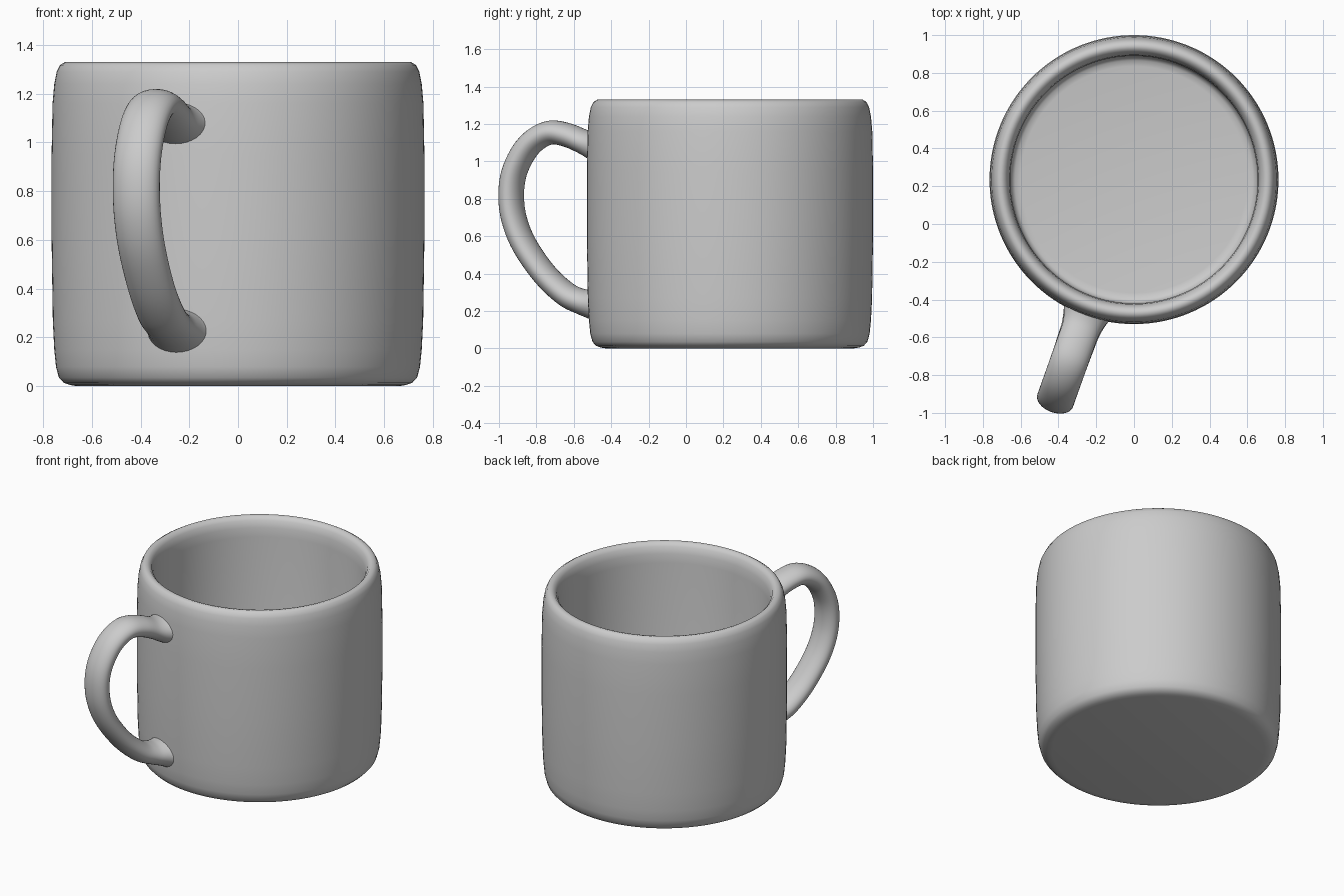
import bpy, bmesh, math
from mathutils import Vector

if "Cube" in bpy.data.objects:
    bpy.data.objects.remove(bpy.data.objects["Cube"])

CENTER = Vector((0, 0.235, 0))
ANGLE = math.atan2(-0.942, -0.336)
RADIAL = Vector((math.cos(ANGLE), math.sin(ANGLE), 0))
TANGENT = Vector((-RADIAL.y, RADIAL.x, 0))
UP = Vector((0, 0, 1))


def finish(bm, name, angle):
    bmesh.ops.remove_doubles(bm, verts=bm.verts, dist=1e-5)
    bmesh.ops.recalc_face_normals(bm, faces=bm.faces)
    mesh = bpy.data.meshes.new(name)
    bm.to_mesh(mesh)
    bm.free()
    ob = bpy.data.objects.new(name, mesh)
    bpy.context.collection.objects.link(ob)
    bpy.ops.object.select_all(action='DESELECT')
    ob.select_set(True)
    bpy.context.view_layer.objects.active = ob
    bpy.ops.object.shade_smooth_by_angle(angle=math.radians(angle))
    return ob


def spline(points, steps):
    """Catmull-Rom samples through the points."""
    pts = [Vector(p) for p in points]
    pts = [2 * pts[0] - pts[1]] + pts + [2 * pts[-1] - pts[-2]]
    out = []
    for a, b, c, d in zip(pts, pts[1:], pts[2:], pts[3:]):
        for i in range(steps):
            t = i / steps
            out.append(0.5 * (2 * b + (c - a) * t + (2 * a - 5 * b + 4 * c - d) * t**2
                              + (3 * b - a - 3 * c + d) * t**3))
    return out + [pts[-2]]


# Cup: lathed wall, rounded rim and foot, hollow inside
profile = [(0, 0), (0.66, 0.0), (0.69, 0.005), (0.715, 0.014), (0.735, 0.035), (0.747, 0.08),
           (0.754, 0.15), (0.76, 0.27), (0.765, 0.6), (0.765, 0.95), (0.761, 1.16),
           (0.754, 1.24), (0.744, 1.29), (0.73, 1.318), (0.71, 1.33), (0.69, 1.325),
           (0.672, 1.305), (0.66, 1.26), (0.655, 1.2), (0.655, 0.16), (0.648, 0.12),
           (0.63, 0.105), (0.6, 0.1), (0, 0.1)]
bm = bmesh.new()
verts = [bm.verts.new(CENTER + Vector((r, 0, z))) for r, z in profile]
edges = [bm.edges.new(pair) for pair in zip(verts, verts[1:])]
bmesh.ops.spin(bm, geom=verts + edges, cent=CENTER, axis=UP, angle=math.tau, steps=128)
finish(bm, "cup", 60)

# Handle: oval section swept along a loop, flared where it meets the cup
# Each point: distance from cup axis, height, flare
path = spline([(0.725, 1.08, 1.6), (0.765, 1.085, 1.3), (0.83, 1.105, 1.03), (0.92, 1.14, 1),
               (1.014, 1.155, 1), (1.10, 1.12, 1), (1.17, 1.05, 1), (1.225, 0.94, 1),
               (1.242, 0.82, 1), (1.225, 0.69, 1), (1.165, 0.55, 1), (1.05, 0.395, 1),
               (0.93, 0.29, 1.03), (0.84, 0.25, 1.08), (0.77, 0.235, 1.3),
               (0.725, 0.23, 1.6)], 5)
SIDES = 32
bm = bmesh.new()
rings = []
for i, p in enumerate(path):
    d = path[min(i + 1, len(path) - 1)] - path[max(i - 1, 0)]
    normal = (RADIAL * -d.y + UP * d.x).normalized()
    pos = CENTER + RADIAL * p.x + UP * p.y
    rings.append([bm.verts.new(pos + p.z * (normal * 0.064 * math.cos(a) + TANGENT * 0.1
                                             * (1 + 0.25 * (1 - p.z)) * math.sin(a)))
                  for a in (math.tau * k / SIDES for k in range(SIDES))])
for a, b in zip(rings, rings[1:]):
    for k in range(SIDES):
        n = (k + 1) % SIDES
        bm.faces.new((a[k], a[n], b[n], b[k]))
bm.faces.new(rings[0])
bm.faces.new(rings[-1])
finish(bm, "handle", 60)
